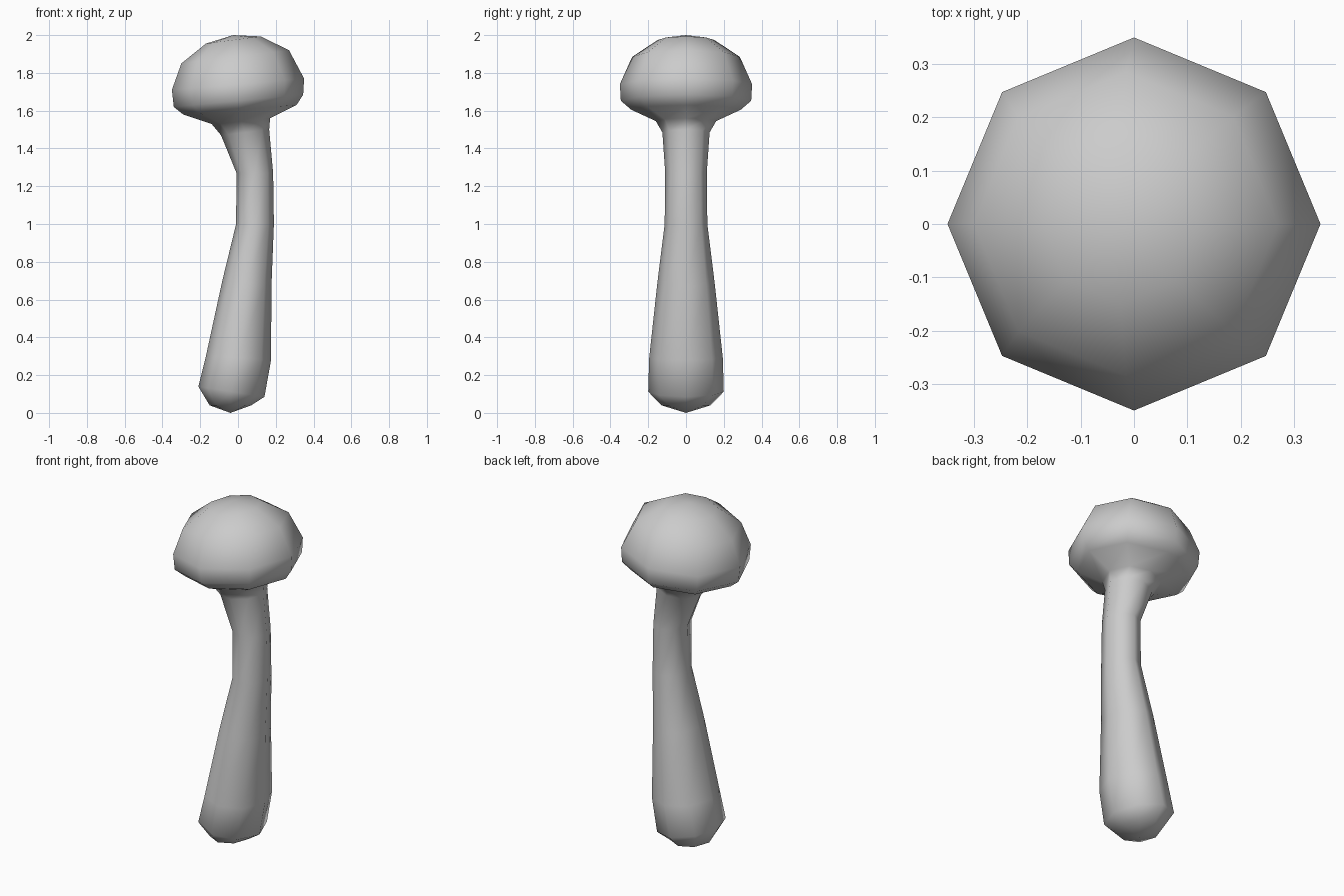
import bpy, bmesh
from math import sin, cos, pi

if "Cube" in bpy.data.objects:
    bpy.data.objects.remove(bpy.data.objects["Cube"])

SIDES = 8

# Tilted rings from foot to crown: left x, left z, right x, right z, half depth
STEM = [(-0.15, 0.04, 0.07, 0.04, 0.13),
        (-0.21, 0.14, 0.14, 0.085, 0.20),
        (-0.17, 0.30, 0.175, 0.28, 0.195),
        (-0.083, 0.70, 0.177, 0.67, 0.152),
        (-0.01, 1.00, 0.19, 1.00, 0.113),
        (-0.008, 1.27, 0.186, 1.27, 0.11),
        (-0.09, 1.47, 0.165, 1.50, 0.125)]
CAP = [(-0.14, 1.53, 0.17, 1.56, 0.16),
       (-0.29, 1.58, 0.31, 1.63, 0.29),
       (-0.34, 1.62, 0.345, 1.685, 0.345),
       (-0.35, 1.71, 0.35, 1.77, 0.35),
       (-0.30, 1.85, 0.27, 1.92, 0.285),
       (-0.17, 1.955, 0.12, 1.993, 0.15)]


def add_ring(bm, lx, lz, rx, rz, depth):
    verts = []
    for i in range(SIDES):
        a = 2 * pi * i / SIDES
        t = (1 + cos(a)) / 2
        verts.append(bm.verts.new((lx + (rx - lx) * t, depth * sin(a),
                                   lz + (rz - lz) * t)))
    return verts


def close_end(bm, ring, tip):
    pole = bm.verts.new(tip)
    for i in range(SIDES):
        bm.faces.new((ring[i], ring[(i + 1) % SIDES], pole))


# Mushroom: bent stem flowing into a tilted cap
bm = bmesh.new()
rings = [add_ring(bm, *r) for r in STEM + CAP]
for a, b in zip(rings, rings[1:]):
    for i in range(SIDES):
        j = (i + 1) % SIDES
        bm.faces.new((a[i], a[j], b[j], b[i]))
close_end(bm, rings[0], (-0.04, 0, 0))
close_end(bm, rings[-1], (-0.025, 0, 2.0))
bmesh.ops.recalc_face_normals(bm, faces=bm.faces)
for f in bm.faces:
    f.smooth = True

mesh = bpy.data.meshes.new("mushroom")
bm.to_mesh(mesh)
bm.free()
bpy.context.collection.objects.link(bpy.data.objects.new("mushroom", mesh))
